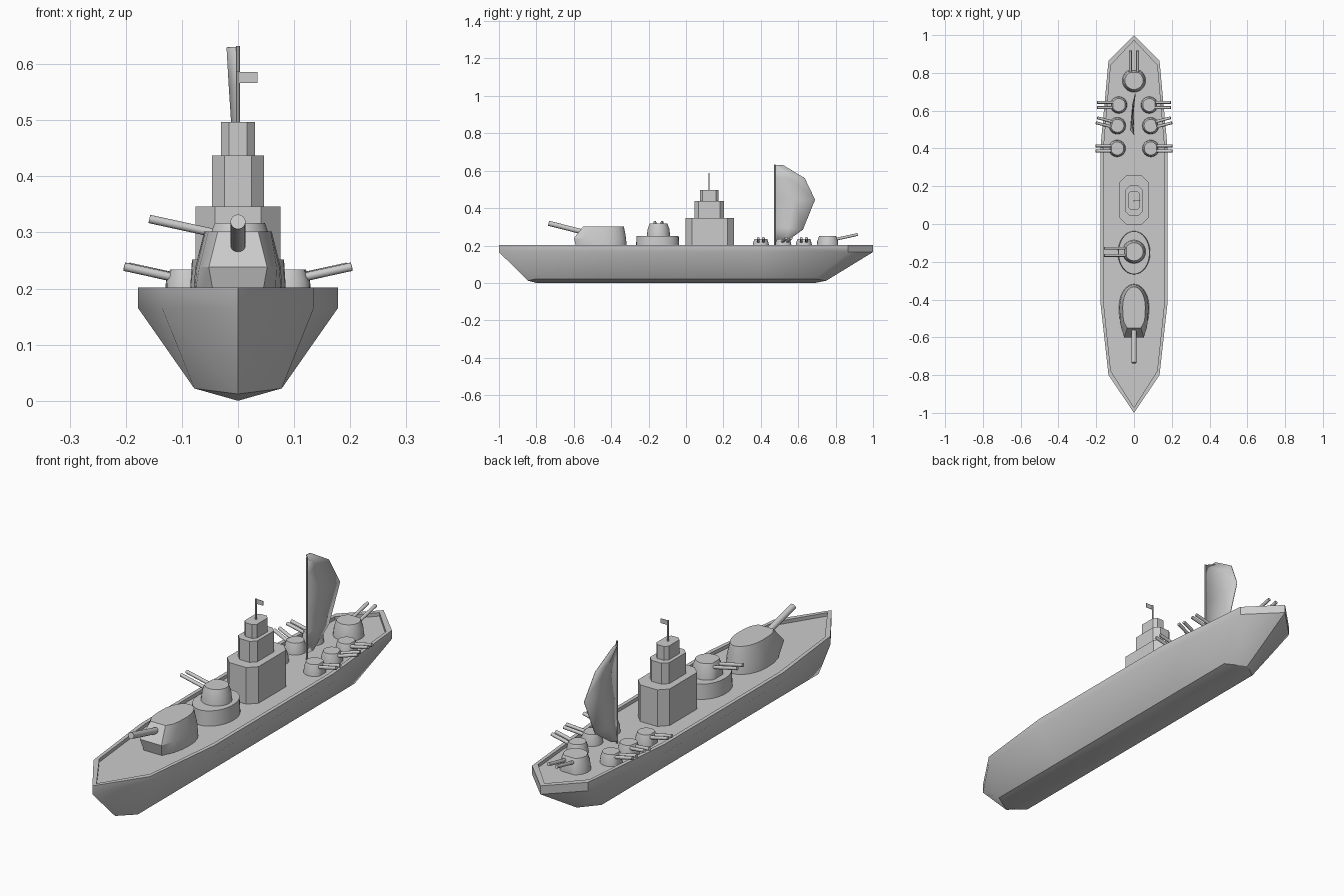
import bpy, bmesh, math
from mathutils import Vector, Matrix

if "Cube" in bpy.data.objects:
    bpy.data.objects.remove(bpy.data.objects["Cube"])


def finish(name, bm, angle=32):
    bmesh.ops.remove_doubles(bm, verts=bm.verts, dist=1e-5)
    bmesh.ops.recalc_face_normals(bm, faces=bm.faces)
    me = bpy.data.meshes.new(name)
    bm.to_mesh(me)
    bm.free()
    ob = bpy.data.objects.new(name, me)
    bpy.context.collection.objects.link(ob)
    bpy.ops.object.select_all(action='DESELECT')
    ob.select_set(True)
    bpy.context.view_layer.objects.active = ob
    bpy.ops.object.shade_smooth_by_angle(angle=math.radians(angle))
    return ob


def loft(name, rings, mat=Matrix(), caps=(True, True), angle=32):
    """Skin a list of equal-length closed rings."""
    bm = bmesh.new()
    vs = [[bm.verts.new(mat @ Vector(p)) for p in r] for r in rings]
    n = len(rings[0])
    for a, b in zip(vs, vs[1:]):
        for i in range(n):
            bm.faces.new((a[i], a[(i + 1) % n], b[(i + 1) % n], b[i]))
    if caps[0]:
        bm.faces.new(vs[0])
    if caps[1]:
        bm.faces.new(vs[-1])
    return finish(name, bm, angle)


def ellipse(rx, ry, z, cy=0, n=24, front=9):
    return [(rx * math.cos(2 * math.pi * i / n),
             min(cy + ry * math.sin(2 * math.pi * i / n), front), z) for i in range(n)]


def rod(name, a, b, r, mat=Matrix(), n=12):
    a, b = mat @ Vector(a), mat @ Vector(b)
    q = (b - a).to_track_quat('Z', 'Y').to_matrix().to_4x4()
    return loft(name, [ellipse(r, r, 0, n=n), ellipse(r, r, (b - a).length, n=n)],
                Matrix.Translation(a) @ q)


def outline(half, z, sx=1, sy=1):
    """Mirror a half outline running bow to stern."""
    pts = half + [(-x, y) for x, y in half[-2:0:-1]]
    return [(x * sx, y * sy, z) for x, y in pts]


# Hull with raised rim, recessed deck and shallow V keel
DECK = 0.187
half = [(0, -1), (.135, -.8), (.178, -.415), (.178, .4), (.135, .865), (0, 1)]
low = [(0, -.845), (.078, -.80), (.078, -.41), (.078, .4), (.078, .69), (0, .75)]
chine = [(x, y, .022 if x else .012) for x, y, z in outline(low, 0)]
keel = [(0, y, 0 if x else .012) for x, y, z in outline(low, 0)]
bm_rings = [outline(half, DECK, .91, .972), outline(half, .202, .91, .972),
            outline(half, .202), outline(half, .165), chine, keel]
loft("hull", bm_rings[:5], caps=(True, False), angle=38)
bm = bmesh.new()
for s in (1, -1):
    k = [(0, -.845, .012), (0, -.8, 0), (0, .69, 0), (0, .75, .012)]
    c = [(s * .078, .69, .022), (s * .078, .4, .022), (s * .078, -.41, .022), (s * .078, -.80, .022)]
    for f in ([k[0], k[1], c[3]], [k[1], k[2], c[0], c[1], c[2], c[3]], [k[2], k[3], c[0]]):
        bm.faces.new([bm.verts.new(p) for p in f])
finish("hull_bottom", bm)


# Large single-gun bow turret, egg shaped with a flat, kinked front
def egg(w, back, front, fw, z):
    cy = -.44
    pts = [(w * math.cos(math.pi * i / 12), cy + back * math.sin(math.pi * i / 12), z)
           for i in range(13)]
    side = [(-w * .97, -.49, z), (-(w + fw) / 2 - .005, (front - .49) / 2, z), (-fw, front, z)]
    return pts + side + [(-x, y, z) for x, y, z in side[::-1]]


loft("bow_turret", [egg(.08, .122, -.585, .043, DECK), egg(.076, .12, -.60, .052, .238),
                    egg(.06, .108, -.55, .036, .302)])
rod("bow_gun", (0, -.53, .267), (0, -.735, .319), .0135, n=16)


# Twin-gun turret, local front is +y
def twin_turret(name, x, y, z, s=1, turn=0):
    m = (Matrix.Translation((x, y, z)) @ Matrix.Rotation(math.radians(turn), 4, 'Z')
         @ Matrix.Scale(s, 4))
    loft(name, [ellipse(.062, .062, 0, front=.054), ellipse(.058, .058, .036, front=.054),
                ellipse(.048, .048, .065, front=.041)], m)
    for side in (-1, 1):
        rod(name + "_gun", (side * .019, .025, .043), (side * .019, .158, .072), .0075, m)


loft("barbette", [ellipse(.086, .115, DECK, -.152, 32), ellipse(.082, .113, .252, -.152, 32)])
twin_turret("raised_turret", 0, -.147, .252, 1, 90)
twin_turret("stern_turret", 0, .76, DECK)
for side in (-1, 1):
    for y, x, t in ((.63, .081, 90), (.52, .088, 75), (.40, .089, 90)):
        twin_turret("side_turret", side * x, y, DECK, .72, -side * t)

# Stepped bridge tower with chamfered corners
for hx, y0, y1, z0, z1, c in ((.076, -.002, .256, DECK, .346, .035),
                              (.046, .045, .203, .346, .437, .022),
                              (.03, .074, .175, .437, .497, .014)):
    tier = [(hx - c, y0), (hx, y0 + c), (hx, y1 - c), (hx - c, y1)]
    tier += [(-x, y) for x, y in tier[::-1]]
    loft("bridge_tier", [[(x, y, z) for x, y in tier] for z in (z0, z1)])

# Flagpole and flag
rod("flagpole", (0, .123, .49), (0, .123, .587), .0035, n=8)
loft("flag", [[(x, y, z) for x, y in ((0, .122), (.035, .122), (.035, .124), (0, .124))]
              for z in (.566, .586)])

# Sail: rows from the pole to the curved trailing edge
rod("sail_pole", (0, .474, DECK), (0, .474, .632), .004, n=8)
rows = ((.63, -.016, .52, .63), (.56, -.008, .635, .56), (.445, .007, .69, .445),
        (.30, 0, .625, .285), (.2, -.003, .52, .21))
bm = bmesh.new()
grid = []
for zp, xe, ye, ze in rows:
    mid = (xe / 2 - .011, (.474 + ye) / 2, (zp + ze) / 2)
    grid.append([bm.verts.new(p) for p in ((0, .474, zp), mid, (xe, ye, ze))])
for a, b in zip(grid, grid[1:]):
    for i in range(2):
        bm.faces.new((a[i], a[i + 1], b[i + 1], b[i]))
sail = finish("sail", bm)
mod = sail.modifiers.new("thickness", 'SOLIDIFY')
mod.thickness = .003
mod.offset = 0
